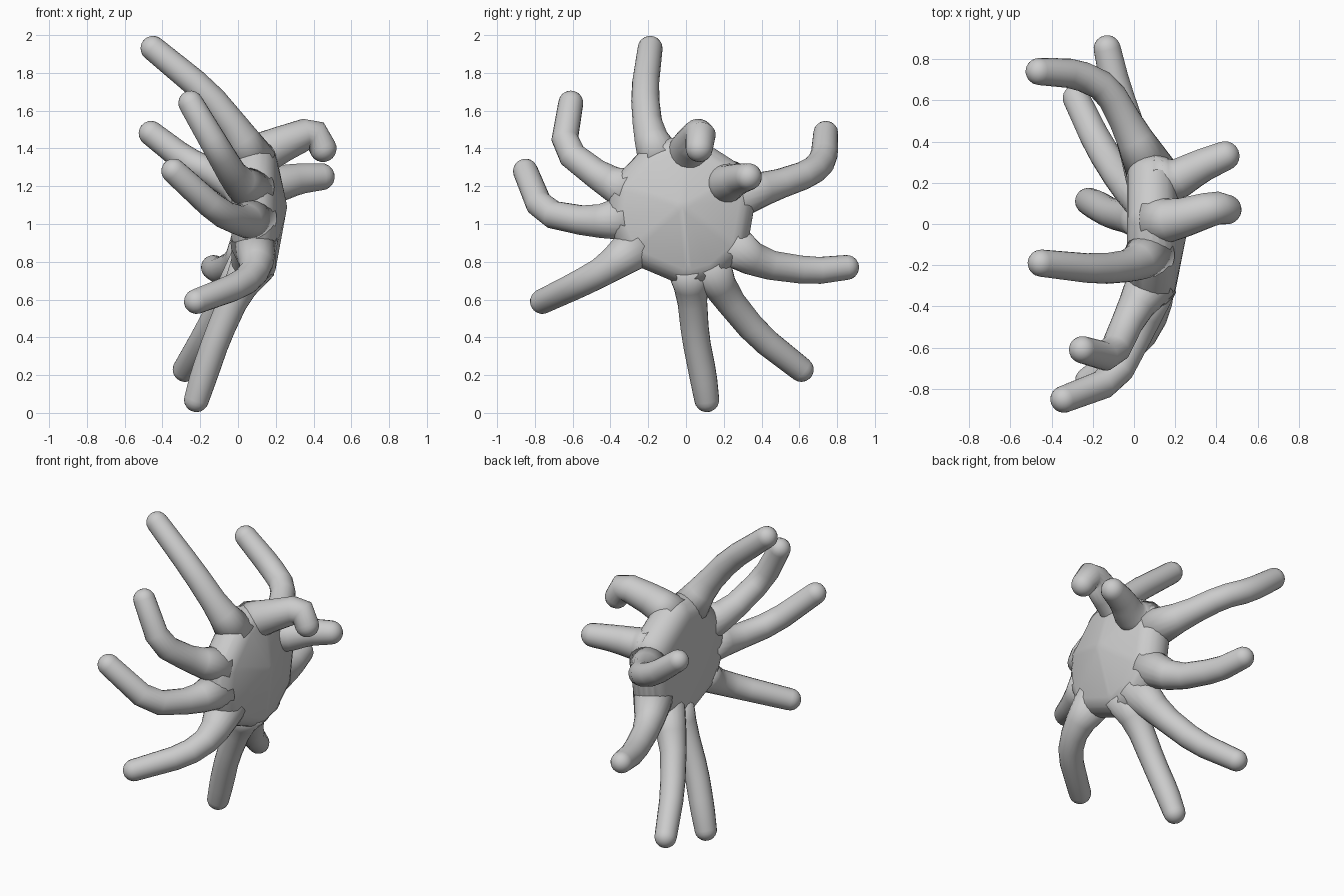
import bpy, bmesh, math
from mathutils import Vector

if "Cube" in bpy.data.objects:
    bpy.data.objects.remove(bpy.data.objects["Cube"])

SIDES = 20
CENTRE = Vector((.085, -.02, 1.07))  # middle of the flattened body
ROOT_DIST = .28                      # limb roots lie on a circle in the yz plane
BALL = .12                           # body half thickness
ROOT_R, NECK_R, LIMB_R, TIP_R = .125, .08, .073, .066

# Each limb: joints and a tip; its root is worked out from the body circle
LIMBS = {
    "top_arm": [(0, -.2, 1.49), (-.17, -.22, 1.7), (-.45, -.19, 1.93)],
    "upper_left_arm": [(-.01, -.43, 1.23), (-.11, -.65, 1.4), (-.25, -.61, 1.64)],
    "left_arm": [(.03, -.5, 1.01), (-.1, -.76, 1.06), (-.34, -.85, 1.28)],
    "lower_left_arm": [(.1, -.42, .76), (.02, -.57, .68), (-.22, -.76, .59)],
    "bottom_arm": [(-.01, .03, .63), (-.11, .05, .4), (-.18, .09, .2), (-.22, .11, .07)],
    "lower_right_arm": [(-.05, .2, .63), (-.17, .38, .41), (-.28, .61, .23)],
    "right_arm": [(0, .39, .79), (-.09, .67, .75), (-.13, .85, .77)],
    "upper_right_arm": [(-.02, .46, 1.2), (-.13, .66, 1.27), (-.28, .73, 1.34), (-.46, .74, 1.48)],
    "front_upper_horn": [(.2, .02, 1.41), (.4, .08, 1.49), (.45, .07, 1.4)],
    "front_side_horn": [(.2, .21, 1.21), (.32, .28, 1.24), (.44, .33, 1.25)],
}


def finish(bm, name):
    bmesh.ops.recalc_face_normals(bm, faces=bm.faces[:])
    for f in bm.faces:
        f.smooth = True
    me = bpy.data.meshes.new(name)
    bm.to_mesh(me)
    bm.free()
    ob = bpy.data.objects.new(name, me)
    bpy.context.collection.objects.link(ob)
    return ob


def root_of(joint):
    d = Vector(joint) - CENTRE
    d.x = 0
    return CENTRE + d.normalized() * ROOT_DIST


def soften(pts, radii, cut=.22):
    """Replace every joint by two points so that the limb bends gently."""
    path = [(pts[0], radii[0])]
    for i in range(1, len(pts) - 1):
        for j in (i - 1, i + 1):
            path.append((pts[i].lerp(pts[j], cut), radii[i] + (radii[j] - radii[i]) * cut))
    path.append((pts[-1], radii[-1]))
    return [p for p, _ in path], [r for _, r in path]


def tube(name, pts, radii):
    bm = bmesh.new()
    segs = [(b - a).normalized() for a, b in zip(pts, pts[1:])]
    mids = [(a + b).normalized() for a, b in zip(segs, segs[1:])]
    tans = [segs[0]] + mids + [segs[-1]]
    side = tans[0].orthogonal().normalized()
    rings = []

    def add_ring(c, r, u, v):
        angles = [2 * math.pi * k / SIDES for k in range(SIDES)]
        rings.append([bm.verts.new(c + r * (math.cos(a) * u + math.sin(a) * v)) for a in angles])

    for i, t in enumerate(tans):
        if i:
            side = tans[i - 1].rotation_difference(t) @ side
        side = (side - side.dot(t) * t).normalized()
        add_ring(pts[i], radii[i], side, t.cross(side))
    # rounded tip
    t, r = tans[-1], radii[-1]
    for k in range(1, 5):
        a = k * math.pi / 10
        add_ring(pts[-1] + t * r * math.sin(a), r * math.cos(a), side, t.cross(side))
    tip = bm.verts.new(pts[-1] + t * r)
    for a, b in zip(rings, rings[1:]):
        for k in range(SIDES):
            j = (k + 1) % SIDES
            bm.faces.new((a[k], a[j], b[j], b[k]))
    for k in range(SIDES):
        bm.faces.new((rings[-1][k], rings[-1][(k + 1) % SIDES], tip))
    bm.faces.new(rings[0][::-1])
    finish(bm, name)


# Limbs, remembering their roots for the body
balls = [CENTRE + Vector((.055, 0, .02))]
for limb, joints in LIMBS.items():
    root = root_of(joints[0])
    balls.append(root)
    pts = [root] + [Vector(j) for j in joints]
    radii = [ROOT_R, NECK_R] + [LIMB_R] * (len(pts) - 3) + [TIP_R]
    if "horn" in limb:               # the two horns are a little stouter
        radii = [ROOT_R, .1, .082, .072]
    tube(limb, *soften(pts, radii))

# Body: hull wrapped around the limb roots and a bulge on the +x side
bm = bmesh.new()
for c in balls:
    res = bmesh.ops.create_icosphere(bm, subdivisions=3, radius=BALL)
    bmesh.ops.translate(bm, verts=res["verts"], vec=c)
bmesh.ops.delete(bm, geom=bm.edges[:] + bm.faces[:], context="EDGES_FACES")
bmesh.ops.convex_hull(bm, input=bm.verts[:])
bmesh.ops.delete(bm, geom=[v for v in bm.verts if not v.link_faces], context="VERTS")
finish(bm, "body")
